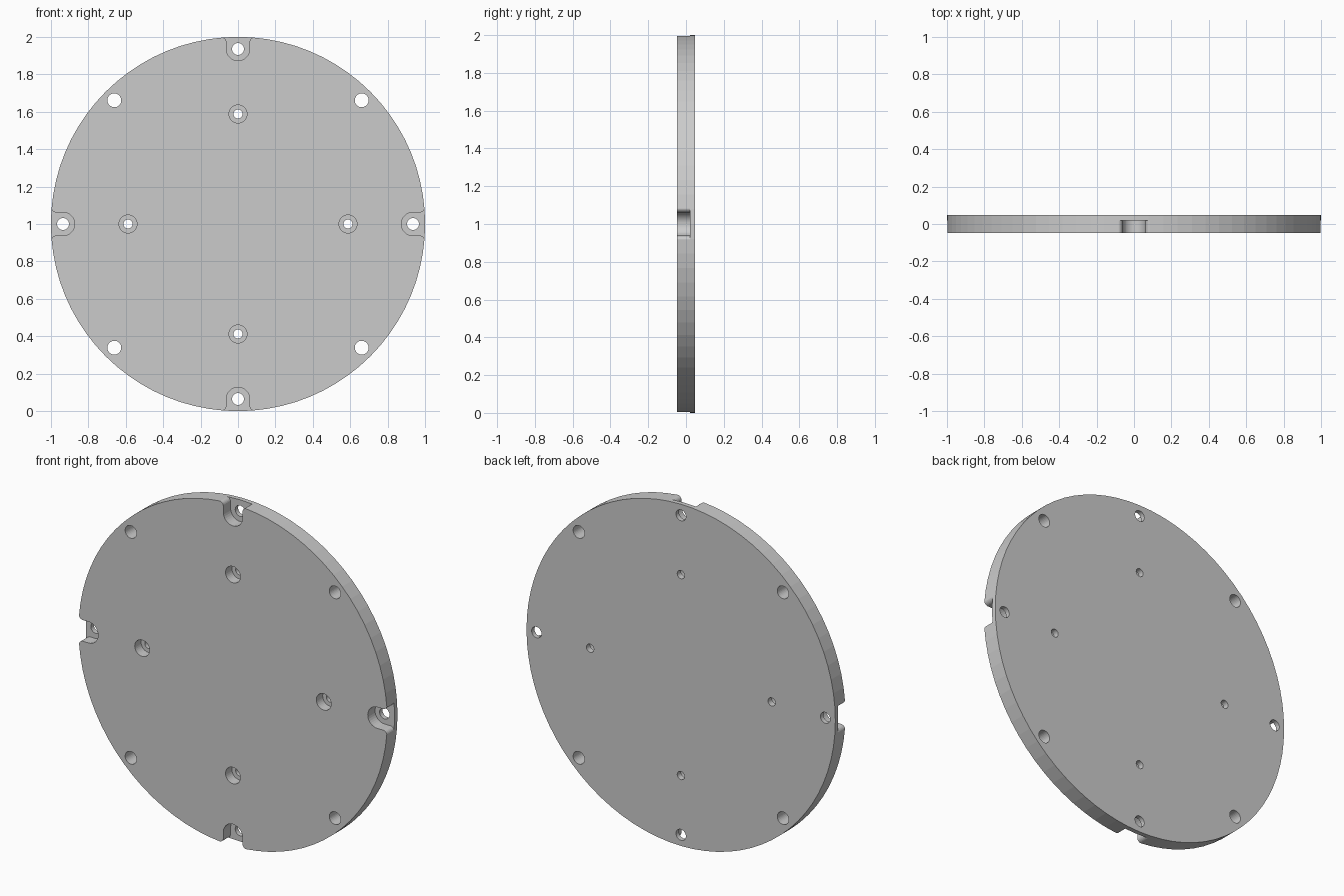
import bpy, bmesh
from math import sin, cos, pi
from mathutils import Matrix, Vector

if "Cube" in bpy.data.objects:
    bpy.data.objects.remove(bpy.data.objects["Cube"])

FRONT, BACK, FLOOR = -0.047, 0.047, 0.02


def circle(cx, cz, r, n):
    return [(cx + r * cos(2 * pi * i / n), cz + r * sin(2 * pi * i / n)) for i in range(n)]


def arc(cx, cz, r, a0, a1, n):
    return [(cx + r * cos(a0 + (a1 - a0) * i / n), cz + r * sin(a0 + (a1 - a0) * i / n))
            for i in range(n + 1)]


def turn(points, angle):
    m = Matrix.Rotation(angle, 2)
    return [tuple(m @ Vector(p)) for p in points]


def extrude(bm, points, y0, y1):
    """Extrude an x/z outline (relative to the disc centre) from y0 to y1."""
    face = bm.faces.new([bm.verts.new((x, y0, z + 1)) for x, z in points])
    new = bmesh.ops.extrude_face_region(bm, geom=[face])["geom"]
    verts = [v for v in new if isinstance(v, bmesh.types.BMVert)]
    bmesh.ops.translate(bm, verts=verts, vec=(0, y1 - y0, 0))


def make_object(name, solids):
    bm = bmesh.new()
    for points, y0, y1 in solids:
        extrude(bm, points, y0, y1)
    bmesh.ops.recalc_face_normals(bm, faces=bm.faces)
    mesh = bpy.data.meshes.new(name)
    bm.to_mesh(mesh)
    bm.free()
    obj = bpy.data.objects.new(name, mesh)
    bpy.context.collection.objects.link(obj)
    return obj


# Round plate
plate = make_object("round_plate", [(circle(0, 0, 1, 80), FRONT, BACK)])

# Rim slot outline: round inner end, rounded corners at the mouth
w, f, rim = 0.062, 0.025, 0.997
slot = arc(0, 0.935, w, pi, 2 * pi, 16)
slot += arc(w + f, rim - f, f, pi, pi / 2, 6)
slot += [(w + f, 1.1), (-w - f, 1.1)]
slot += arc(-w - f, rim - f, f, pi / 2, 0, 6)

pockets, holes = [], []
for i in range(4):
    a = i * pi / 2
    # Rim slots and counterbores, open to the front only
    pockets.append((turn(slot, a), FRONT - 0.1, FLOOR))
    pockets.append((turn(circle(0, 0.588, 0.048, 32), a), FRONT - 0.1, 0.012))
    # Through holes
    holes.append((turn(circle(0, 0.935, 0.032, 32), a), -0.3, 0.3))
    holes.append((turn(circle(0, 0.588, 0.024, 32), a), -0.3, 0.3))
    holes.append((turn(circle(0.661, 0.661, 0.037, 32), a), -0.3, 0.3))

for name, solids in (("pocket_cutter", pockets), ("hole_cutter", holes)):
    cutter = make_object(name, solids)
    cutter.hide_render = True
    cutter.hide_set(True)
    mod = plate.modifiers.new(name, 'BOOLEAN')
    mod.operation = 'DIFFERENCE'
    mod.solver = 'EXACT'
    mod.object = cutter

# Bake the cuts and drop the cutters
bpy.context.view_layer.update()
deps = bpy.context.evaluated_depsgraph_get()
baked = bpy.data.meshes.new_from_object(plate.evaluated_get(deps))
plate.modifiers.clear()
plate.data = baked
for name in ("pocket_cutter", "hole_cutter"):
    bpy.data.objects.remove(bpy.data.objects[name])
